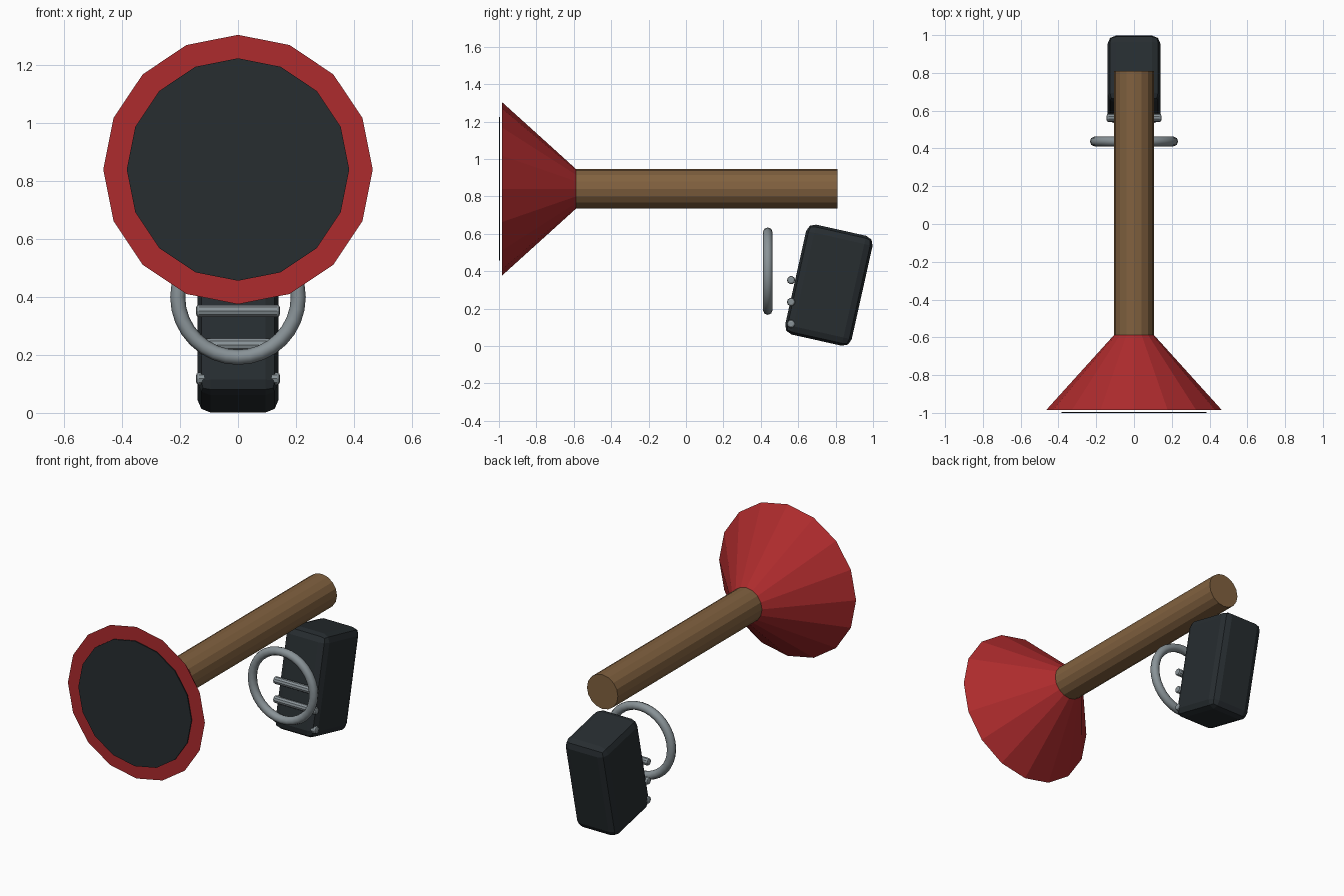
import bpy
from math import radians

if "Cube" in bpy.data.objects:
    bpy.data.objects.remove(bpy.data.objects["Cube"])


def material(name, rgb):
    m = bpy.data.materials.new(name)
    m.diffuse_color = (*rgb, 1)
    m.use_nodes = True
    m.node_tree.nodes["Principled BSDF"].inputs["Base Color"].default_value = m.diffuse_color
    return m


RED = material("red", (0.42, 0.024, 0.026))
WOOD = material("wood", (0.22, 0.12, 0.05))
DARK = material("dark", (0.02, 0.026, 0.03))
STEEL = material("steel", (0.25, 0.29, 0.31))
AXIS_Z = 0.84


def finish(name, mat, bevel=0, segments=2):
    ob = bpy.context.object
    ob.name = name
    ob.data.materials.append(mat)
    if bevel:
        bpy.ops.object.transform_apply(location=False, rotation=False, scale=True)
        mod = ob.modifiers.new("bevel", "BEVEL")
        mod.width, mod.segments = bevel, segments
        mod.limit_method = "ANGLE"
        mod.angle_limit = radians(50)
    return ob


def along_y(name, mat, y_front, y_back, r_front, r_back):
    """16-sided cone or cylinder lying along y."""
    bpy.ops.mesh.primitive_cone_add(
        vertices=16, radius1=r_back, radius2=r_front, depth=y_back - y_front,
        location=(0, (y_front + y_back) / 2, AXIS_Z), rotation=(radians(90), 0, 0))
    return finish(name, mat)


# Flared horn, its dark mouth and the wooden barrel
along_y("horn", RED, -0.985, -0.587, 0.465, 0.105)
along_y("mouth_disc", DARK, -1.0, -0.994, 0.384, 0.384)
along_y("barrel", WOOD, -0.587, 0.81, 0.105, 0.105)

# Tilted grip block
bpy.ops.mesh.primitive_cube_add(size=1, location=(0, 0.764, 0.325),
                                rotation=(-0.22, 0, 0))
bpy.context.object.scale = (0.28, 0.364, 0.602)
finish("grip", DARK, 0.045)

# Finger bars across the front of the grip
for i, z in enumerate((0.118, 0.235, 0.352)):
    bpy.ops.mesh.primitive_cylinder_add(
        vertices=10, radius=0.022, depth=0.29, location=(0, 0.562, z),
        rotation=(0, radians(90), 0))
    finish(f"finger_bar_{i + 1}", STEEL, 0.01)

# Trigger guard ring
bpy.ops.mesh.primitive_torus_add(
    major_segments=32, minor_segments=8, major_radius=0.208, minor_radius=0.026,
    location=(0, 0.437, 0.4), rotation=(radians(90), 0, 0))
finish("guard_ring", STEEL)
bpy.ops.object.shade_smooth()
